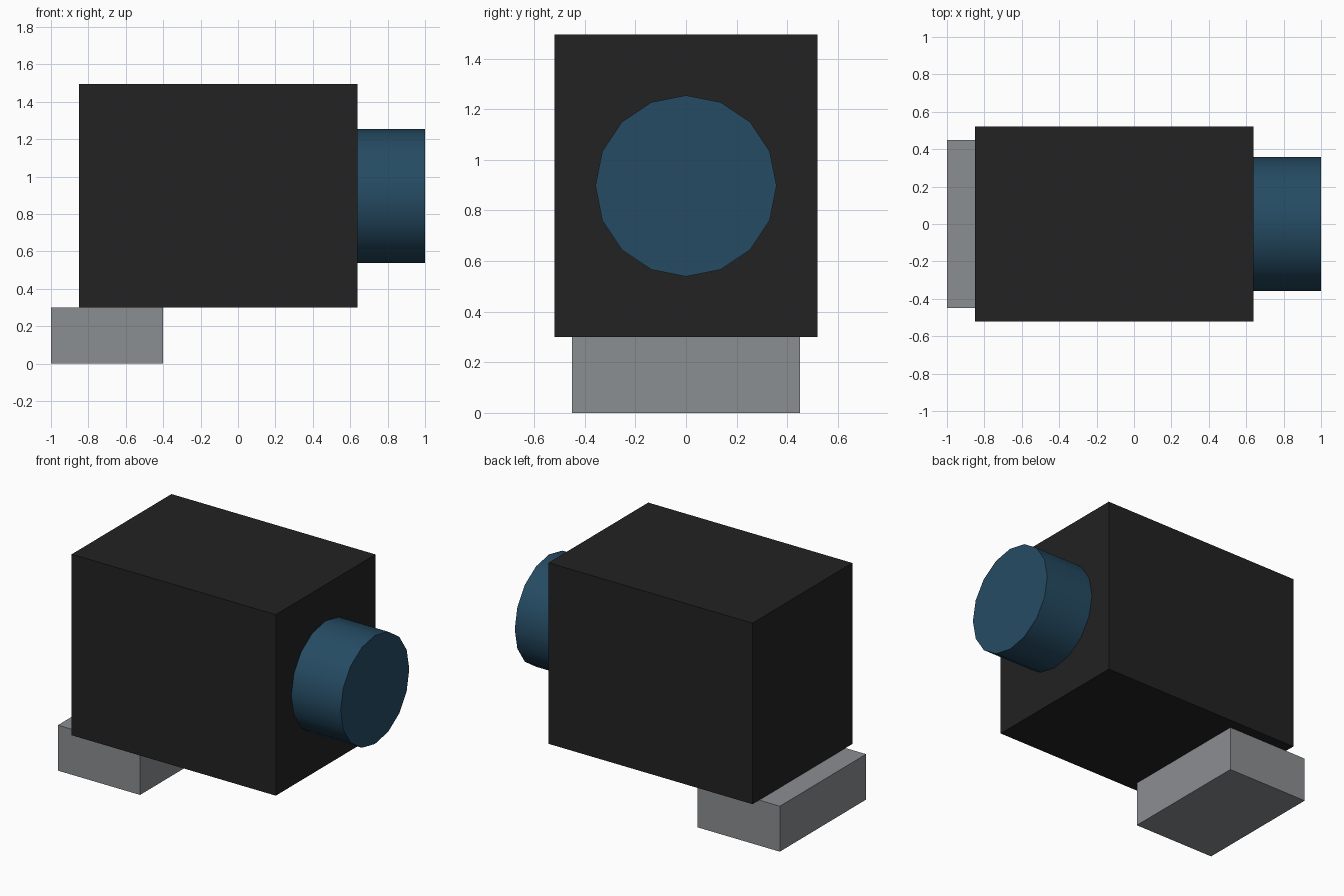
import bpy
import math

if "Cube" in bpy.data.objects:
    bpy.data.objects.remove(bpy.data.objects["Cube"])


def material(name, srgb):
    m = bpy.data.materials.new(name)
    lin = [((c / 255 + 0.055) / 1.055) ** 2.4 for c in srgb]
    m.diffuse_color = (*lin, 1.0)
    m.use_nodes = True
    m.node_tree.nodes["Principled BSDF"].inputs["Base Color"].default_value = m.diffuse_color
    return m


def box(name, lo, hi, mat):
    bpy.ops.mesh.primitive_cube_add(size=1, location=[(a + b) / 2 for a, b in zip(lo, hi)])
    o = bpy.context.object
    o.name = name
    o.scale = [b - a for a, b in zip(lo, hi)]
    bpy.ops.object.transform_apply(location=False, rotation=False, scale=True)
    o.data.materials.append(mat)


black = material("black", (34, 34, 34))
blue = material("lens blue", (37, 75, 99))
grey = material("grey", (139, 142, 145))

# Mounting foot and main housing
box("mount_foot", (-1.0, -0.45, 0.0), (-0.4, 0.45, 0.3), grey)
box("housing", (-0.85, -0.52, 0.3), (0.64, 0.52, 1.495), black)

# Sixteen-sided lens barrel, smooth around its side, set into the housing
x0, x1 = 0.6, 1.0
bpy.ops.mesh.primitive_cylinder_add(vertices=16, radius=0.358, depth=x1 - x0,
                                    location=((x0 + x1) / 2, 0, 0.897),
                                    rotation=(0, math.pi / 2, 0))
lens = bpy.context.object
lens.name = "lens_barrel"
lens.data.materials.append(blue)
bpy.ops.object.shade_smooth_by_angle(angle=math.radians(30))
